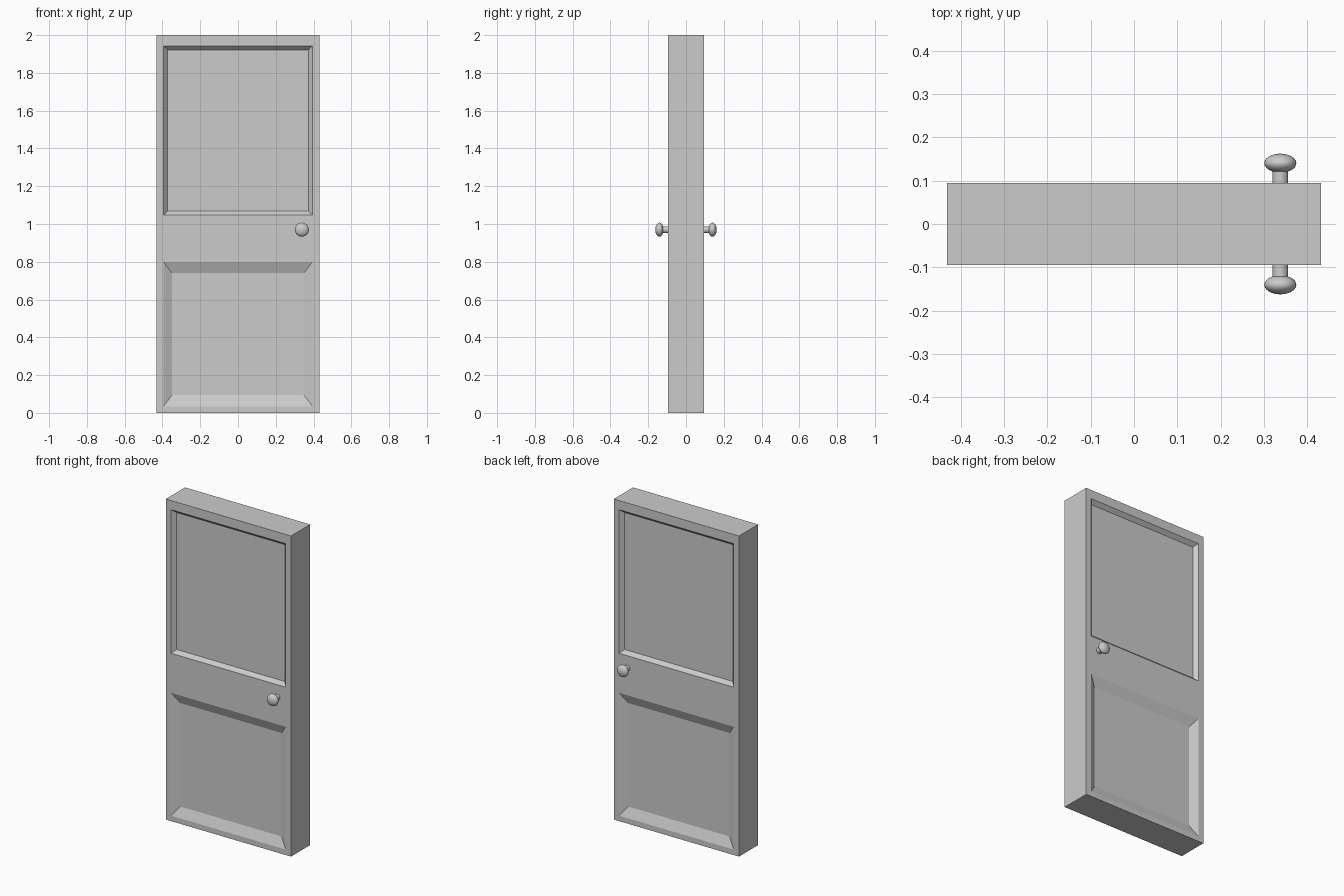
import bpy, bmesh, math

if "Cube" in bpy.data.objects:
    bpy.data.objects.remove(bpy.data.objects["Cube"])

HALF_T = 0.0945
XS = [-0.432, -0.395, 0.395, 0.432]
ZS = [0.0, 0.034, 0.80, 1.047, 1.943, 2.0]
# recessed cells: row index -> (side slope width, top/bottom slope width, depth)
PANELS = {1: (0.046, 0.06, 0.025), 3: (0.021, 0.021, 0.023)}


def finish(bm, name):
    bmesh.ops.remove_doubles(bm, verts=bm.verts, dist=1e-5)
    bmesh.ops.recalc_face_normals(bm, faces=bm.faces)
    mesh = bpy.data.meshes.new(name)
    bm.to_mesh(mesh)
    bm.free()
    obj = bpy.data.objects.new(name, mesh)
    bpy.context.collection.objects.link(obj)
    return obj


def quad(bm, pts):
    bm.faces.new([bm.verts.new(p) for p in pts])


def rect(x0, x1, z0, z1, y):
    return [(x0, y, z0), (x1, y, z0), (x1, y, z1), (x0, y, z1)]


# door slab with recessed panels on both faces
bm = bmesh.new()
for s in (-1, 1):
    y = s * HALF_T
    for r in range(5):
        for c in range(3):
            x0, x1, z0, z1 = XS[c], XS[c + 1], ZS[r], ZS[r + 1]
            outer = rect(x0, x1, z0, z1, y)
            if c == 1 and r in PANELS:
                dx, dz, depth = PANELS[r]
                inner = rect(x0 + dx, x1 - dx, z0 + dz, z1 - dz, y - s * depth)
                for i in range(4):
                    j = (i + 1) % 4
                    quad(bm, [outer[i], outer[j], inner[j], inner[i]])
                quad(bm, inner)
            else:
                quad(bm, outer)
# slab edges
for x in (XS[0], XS[-1]):
    for z0, z1 in zip(ZS, ZS[1:]):
        quad(bm, [(x, -HALF_T, z0), (x, HALF_T, z0), (x, HALF_T, z1), (x, -HALF_T, z1)])
for z in (ZS[0], ZS[-1]):
    for x0, x1 in zip(XS, XS[1:]):
        quad(bm, [(x0, -HALF_T, z), (x1, -HALF_T, z), (x1, HALF_T, z), (x0, HALF_T, z)])
finish(bm, "door_slab")


# knob with stem, turned around the y axis
def knob(name, s):
    prof = [(0.0, HALF_T - 0.005), (0.018, HALF_T - 0.005), (0.018, 0.122)]
    for i in range(13):
        a = math.radians(-62 + 152 * i / 12)
        prof.append((0.037 * math.cos(a) if i < 12 else 0.0, 0.1405 + 0.022 * math.sin(a)))
    bm = bmesh.new()
    n = 32
    for (r0, y0), (r1, y1) in zip(prof, prof[1:]):
        for k in range(n):
            a, b = 2 * math.pi * k / n, 2 * math.pi * (k + 1) / n
            pts = [(0.338 + r * math.cos(t), s * y, 0.97 + r * math.sin(t))
                   for r, y, t in ((r0, y0, a), (r0, y0, b), (r1, y1, b), (r1, y1, a))]
            if r0 == 0:
                pts.pop(0)
            elif r1 == 0:
                pts.pop()
            quad(bm, pts)
    obj = finish(bm, name)
    bpy.ops.object.select_all(action='DESELECT')
    obj.select_set(True)
    bpy.context.view_layer.objects.active = obj
    bpy.ops.object.shade_smooth_by_angle(angle=math.radians(35))


knob("front_knob", -1)
knob("back_knob", 1)
